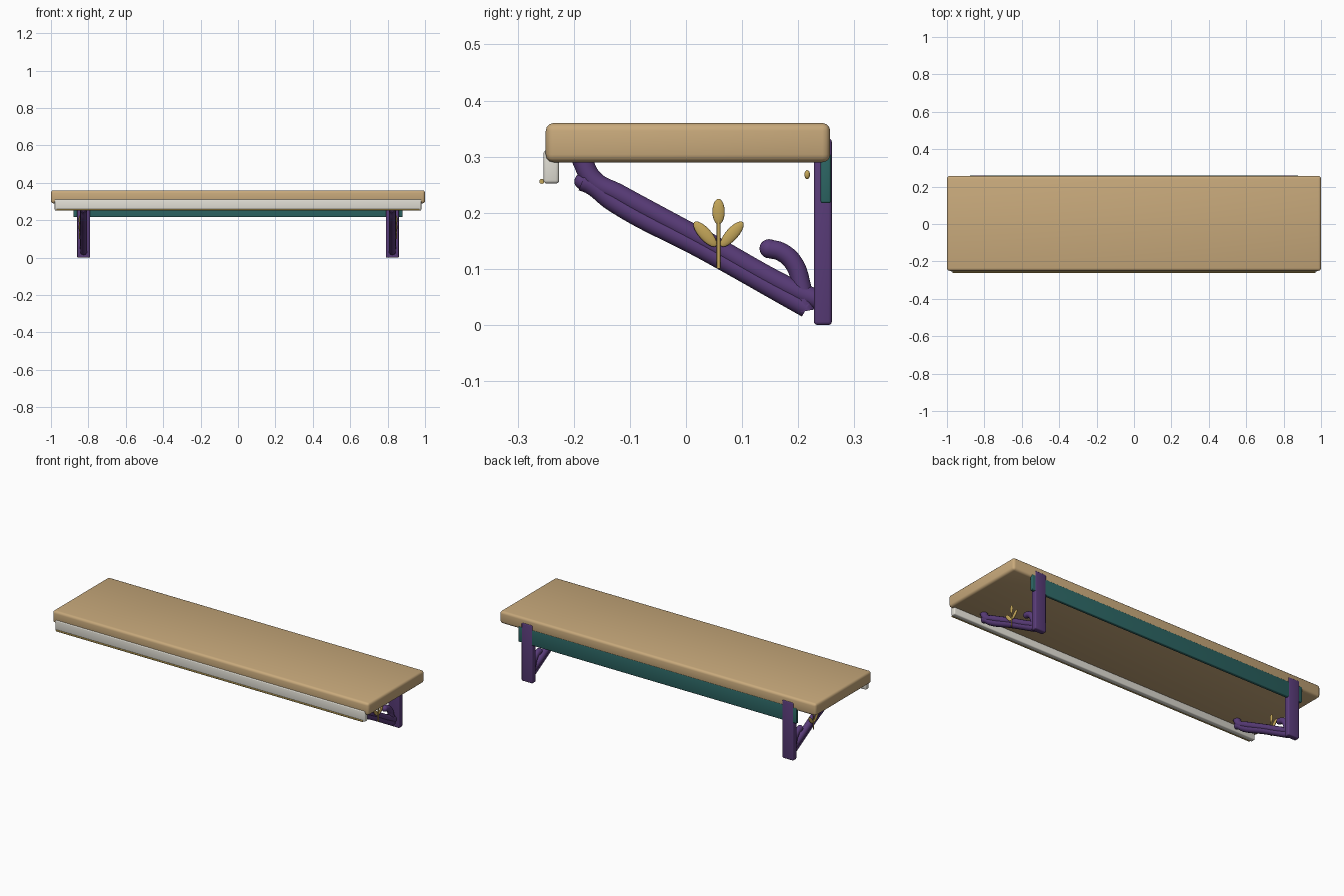
import bpy
from math import radians

if "Cube" in bpy.data.objects:
    bpy.data.objects.remove(bpy.data.objects["Cube"])

def material(name, color):
    m = bpy.data.materials.new(name)
    m.diffuse_color = (*color, 1)
    m.use_nodes = True
    m.node_tree.nodes["Principled BSDF"].inputs["Base Color"].default_value = m.diffuse_color
    return m

WOOD = material("wood", (0.58, 0.40, 0.20))
PURPLE = material("purple", (0.10, 0.045, 0.19))
TEAL = material("teal", (0.025, 0.13, 0.125))
CREAM = material("cream", (0.75, 0.73, 0.66))
GOLD = material("gold", (0.55, 0.38, 0.10))

def finish(ob, name, mat):
    ob.name = name
    ob.data.materials.append(mat)
    return ob

def smooth(ob):
    bpy.ops.object.select_all(action='DESELECT')
    ob.select_set(True)
    bpy.context.view_layer.objects.active = ob
    bpy.ops.object.shade_smooth_by_angle(angle=radians(40))

def box(name, lo, hi, mat, bevel):
    center = [(a + b) / 2 for a, b in zip(lo, hi)]
    bpy.ops.mesh.primitive_cube_add(size=1, location=center)
    ob = bpy.context.object
    ob.scale = [b - a for a, b in zip(lo, hi)]
    bpy.ops.object.transform_apply(location=False, rotation=False, scale=True)
    mod = ob.modifiers.new("bevel", 'BEVEL')
    mod.width, mod.segments = bevel, 3
    bpy.ops.object.modifier_apply(modifier=mod.name)
    smooth(ob)
    return finish(ob, name, mat)

def tube(name, x, points, radius, mat):
    cu = bpy.data.curves.new(name, 'CURVE')
    cu.dimensions = '3D'
    cu.bevel_depth, cu.bevel_resolution = radius, 5
    cu.use_fill_caps = True
    cu.resolution_u = 8
    sp = cu.splines.new('BEZIER')
    sp.bezier_points.add(len(points) - 1)
    for bp, (y, z) in zip(sp.bezier_points, points):
        bp.co = (x, y, z)
        bp.handle_left_type = bp.handle_right_type = 'AUTO'
    ob = bpy.data.objects.new(name, cu)
    bpy.context.collection.objects.link(ob)
    return finish(ob, name, mat)

def ellipsoid(name, loc, radii, mat, tilt=0):
    bpy.ops.mesh.primitive_uv_sphere_add(segments=16, ring_count=10, location=loc,
                                         rotation=(radians(tilt), 0, 0))
    ob = bpy.context.object
    ob.scale = radii
    smooth(ob)
    return finish(ob, name, mat)

def rod(name, loc, radius, length, mat, rotation=(0, 0, 0)):
    bpy.ops.mesh.primitive_cylinder_add(vertices=12, radius=radius, depth=length,
                                        location=loc, rotation=rotation)
    ob = bpy.context.object
    smooth(ob)
    return finish(ob, name, mat)

# Board, front trim with gold bead, back rail
box("shelf_board", (-1, -0.25, 0.29), (1, 0.257, 0.36), WOOD, 0.014)
box("front_trim", (-0.98, -0.254, 0.252), (0.98, -0.226, 0.312), CREAM, 0.006)
rod("trim_bead", (0, -0.257, 0.256), 0.0045, 1.94, GOLD, (0, radians(90), 0))
box("back_rail", (-0.88, 0.24, 0.217), (0.88, 0.2585, 0.305), TEAL, 0.004)

# Small gold seeds in front of the rail
for i in range(7):
    ellipsoid("rail_seed", (-0.6 + 0.2 * i, 0.216, 0.268), (0.005, 0.005, 0.008), GOLD)

# Brackets, one per side
for s in (-1, 1):
    x = s * 0.825
    box("wall_plate", (x - 0.035, 0.228, 0), (x + 0.035, 0.26, 0.332), PURPLE, 0.006)
    # Paired stems of the brace, forking under the board
    tube("upper_stem", x, [(0.235, 0.045), (0.2, 0.059), (0.03, 0.152), (-0.12, 0.233),
                           (-0.165, 0.258), (-0.188, 0.3)], 0.0185, PURPLE)
    tube("lower_stem", x, [(0.215, 0.03), (0.19, 0.044), (0.03, 0.134), (-0.13, 0.219),
                           (-0.17, 0.25), (-0.185, 0.256)], 0.0175, PURPLE)
    ellipsoid("stem_tip", (x, -0.184, 0.256), (0.015, 0.015, 0.015), PURPLE)
    # Curled shoot at the foot
    tube("curled_shoot", x, [(0.214, 0.025), (0.206, 0.07), (0.192, 0.11),
                             (0.17, 0.13), (0.148, 0.136)], 0.017, PURPLE)
    ellipsoid("shoot_tip", (x, 0.148, 0.136), (0.017, 0.017, 0.017), PURPLE)
    # Gold leaf sprig on the outer face
    lx = s * 0.847
    rod("sprig_stem", (lx, 0.058, 0.143), 0.0032, 0.085, GOLD)
    ellipsoid("sprig_leaf", (lx, 0.058, 0.202), (0.005, 0.011, 0.023), GOLD)
    for d in (-1, 1):
        ellipsoid("sprig_leaf", (lx, 0.058 + d * 0.024, 0.162),
                  (0.005, 0.011, 0.029), GOLD, -d * 42)
